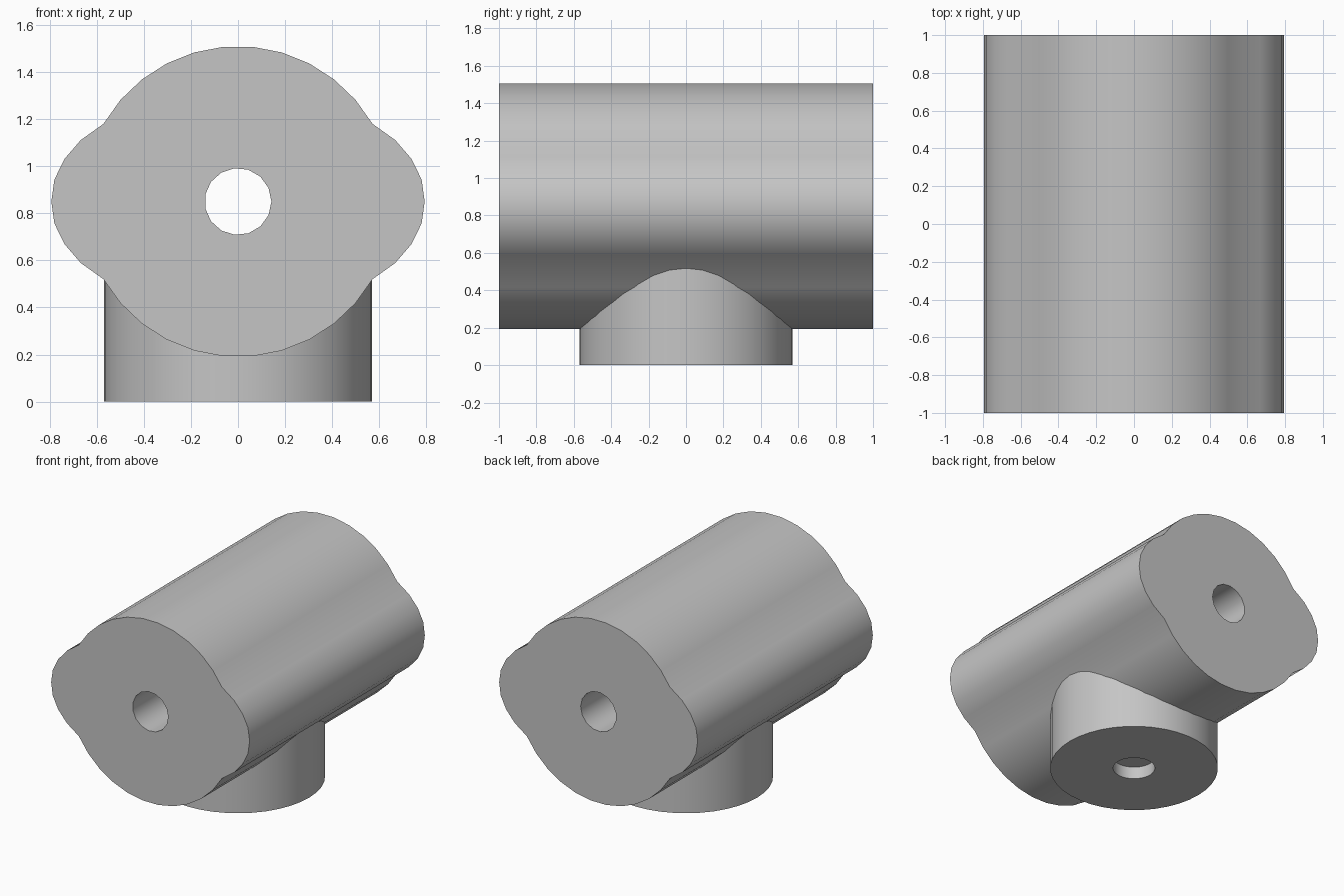
import bpy, bmesh
from math import sin, cos, tau, radians
from mathutils import Vector, Matrix

cube = bpy.data.objects.get("Cube")
if cube:
    bpy.data.objects.remove(cube, do_unlink=True)

AXIS_Z = 0.85      # height of the body's axis
BODY_R = 0.66      # radius of the top and bottom arcs
BORE_R = 0.142

grey = bpy.data.materials.new("plain grey")
grey.use_nodes = True
grey.diffuse_color = (0.56, 0.56, 0.56, 1)
grey.node_tree.nodes["Principled BSDF"].inputs["Base Color"].default_value = grey.diffuse_color


def finish(obj):
    """Weld, orient, colour and smooth a part."""
    bm = bmesh.new()
    bm.from_mesh(obj.data)
    bmesh.ops.remove_doubles(bm, verts=bm.verts, dist=0.0005)
    bmesh.ops.recalc_face_normals(bm, faces=bm.faces)
    bm.to_mesh(obj.data)
    bm.free()
    obj.data.materials.clear()
    obj.data.materials.append(grey)
    bpy.ops.object.select_all(action='DESELECT')
    obj.select_set(True)
    bpy.context.view_layer.objects.active = obj
    bpy.ops.object.shade_smooth_by_angle(angle=radians(30))


def add_loop(curve, points):
    spline = curve.splines.new('POLY')
    spline.points.add(len(points) - 1)
    for p, (x, y) in zip(spline.points, points):
        p.co = (x, y, 0, 1)
    spline.use_cyclic_u = True


# Body outline: large arcs above and below, a bulging lobe on each side
top_arc = [(BODY_R * sin(radians(a)), BODY_R * cos(radians(a)))
           for a in [-60 + 120 * i / 11 for i in range(12)]]
lobe_upper = [(0.668, 0.261), (0.737, 0.181), (0.78, 0.093)]
lobe = lobe_upper + [(0.793, 0)] + [(x, -y) for x, y in reversed(lobe_upper)]
half = top_arc + lobe
outline = half + [(-x, -y) for x, y in half]
bore = [(BORE_R * cos(tau * i / 15), BORE_R * sin(tau * i / 15)) for i in range(15)]

# Body: outline extruded along y with a through bore
curve = bpy.data.curves.new("body", 'CURVE')
curve.dimensions = '2D'
curve.fill_mode = 'BOTH'
curve.extrude = 1
add_loop(curve, outline)
add_loop(curve, bore)
body = bpy.data.objects.new("body", curve)
bpy.context.collection.objects.link(body)
bpy.ops.object.select_all(action='DESELECT')
body.select_set(True)
bpy.context.view_layer.objects.active = body
bpy.ops.object.convert(target='MESH')
body = bpy.context.view_layer.objects.active
body.data.transform(Matrix.Translation((0, 0, AXIS_Z)) @ Matrix.Rotation(radians(90), 4, 'X'))
finish(body)

# Base: round foot with a shallow blind hole underneath, revolved about z
profile = [(0, 0.09), (BORE_R, 0.09), (BORE_R, 0), (0.57, 0), (0.57, 0.55), (0, 0.55)]
bm = bmesh.new()
verts = [bm.verts.new((r, 0, z)) for r, z in profile]
edges = [bm.edges.new(pair) for pair in zip(verts, verts[1:])]
bmesh.ops.spin(bm, geom=verts + edges, cent=Vector(), axis=Vector((0, 0, 1)),
               angle=tau, steps=40)
mesh = bpy.data.meshes.new("base")
bm.to_mesh(mesh)
bm.free()
base = bpy.data.objects.new("base", mesh)
bpy.context.collection.objects.link(base)
finish(base)
